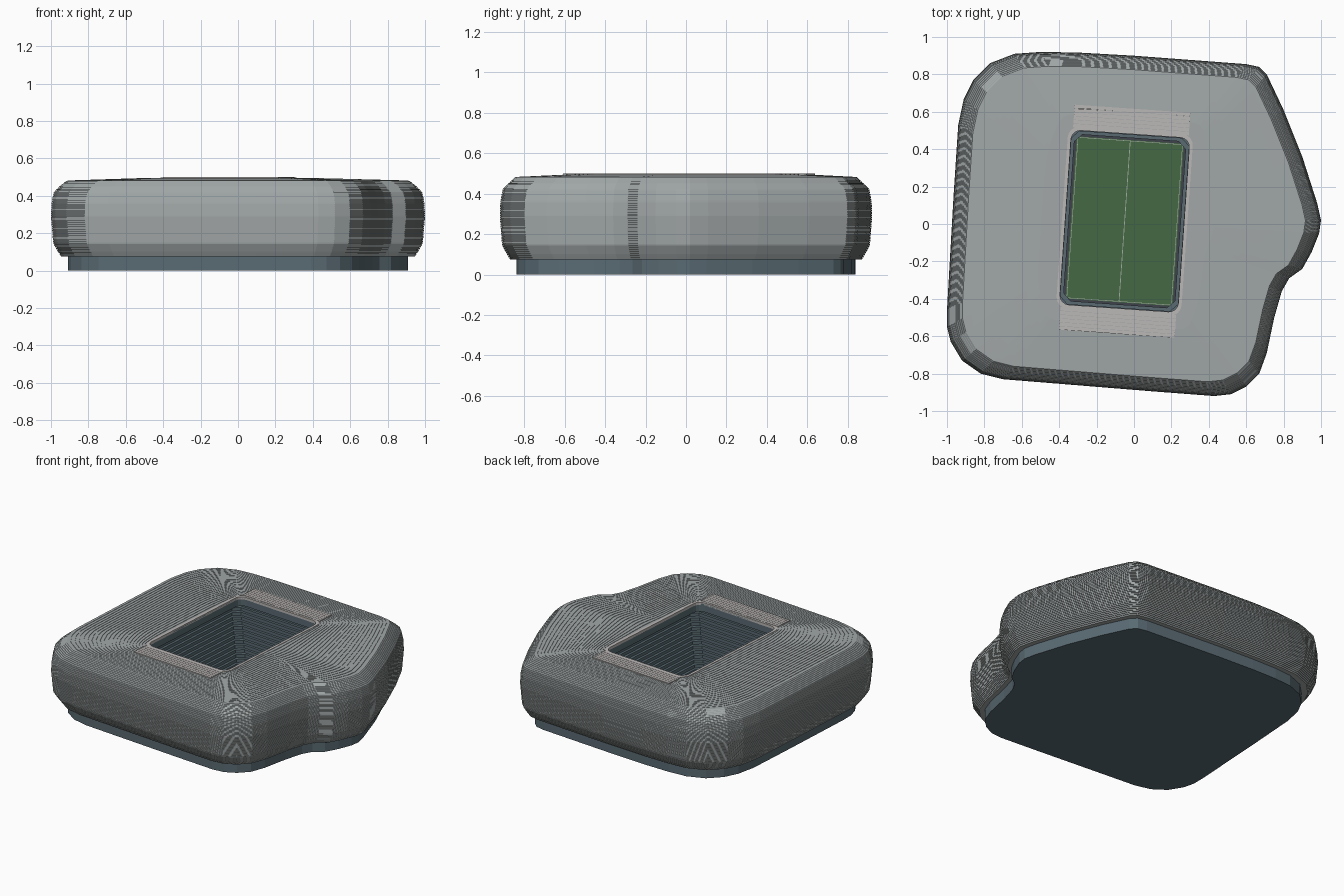
import bpy, bmesh, math

if "Cube" in bpy.data.objects:
    bpy.data.objects.remove(bpy.data.objects["Cube"])

TILT = math.radians(4)          # pitch is turned slightly clockwise
CX, CY = -0.05, 0.015           # pitch centre


def material(name, rgb):
    m = bpy.data.materials.new(name)
    m.diffuse_color = (*rgb, 1)
    m.use_nodes = True
    m.node_tree.nodes["Principled BSDF"].inputs["Base Color"].default_value = m.diffuse_color
    return m


CLAD = material("cladding_grey", (0.36, 0.39, 0.39))
TEAL = material("blue_grey", (0.10, 0.145, 0.17))
DARK = material("dark_grey", (0.05, 0.055, 0.07))
PALE = material("pale_panel", (0.50, 0.48, 0.47))
GRASS = material("grass", (0.06, 0.14, 0.06))
LINE = material("line_paint", (0.35, 0.42, 0.35))


def place(x, y):
    """Pitch coordinates to world coordinates."""
    c, s = math.cos(TILT), math.sin(TILT)
    return CX + x * c + y * s, CY - x * s + y * c


def loft(name, rings, mat, cap_first=False, cap_last=False, closed=False):
    bm = bmesh.new()
    loops = [[bm.verts.new(p) for p in r] for r in rings]
    n = len(loops[0])
    pairs = list(zip(loops, loops[1:]))
    if closed:
        pairs.append((loops[-1], loops[0]))
    for a, b in pairs:
        for i in range(n):
            j = (i + 1) % n
            bm.faces.new((a[i], a[j], b[j], b[i]))
    if cap_first:
        bm.faces.new(loops[0][::-1])
    if cap_last:
        bm.faces.new(loops[-1])
    me = bpy.data.meshes.new(name)
    bm.to_mesh(me)
    bm.free()
    me.materials.append(mat)
    ob = bpy.data.objects.new(name, me)
    bpy.context.collection.objects.link(ob)
    return ob


def round_rect(hx, hy, r, z, steps=4):
    pts = []
    for k, (sx, sy) in enumerate([(1, 1), (-1, 1), (-1, -1), (1, -1)]):
        for i in range(steps + 1):
            a = math.pi / 2 * (k + i / steps)
            pts.append((*place(sx * (hx - r) + r * math.cos(a),
                               sy * (hy - r) + r * math.sin(a)), z))
    return pts


def slab(name, x0, x1, y0, y1, z0, z1, mat):
    rect = [(x0, y0), (x1, y0), (x1, y1), (x0, y1)]
    return loft(name, [[(*place(x, y), z) for x, y in rect] for z in (z0, z1)],
                mat, True, True)


# Outer plan of the stadium, counter-clockwise
corners = [(-1, -.46), (-1, -.55), (-.98, -.63), (-.92, -.73), (-.82, -.80), (-.70, -.83),
           (.10, -.895), (.43, -.92), (.52, -.91), (.60, -.87), (.67, -.80), (.71, -.69),
           (.75, -.50), (.79, -.36), (.83, -.29), (.90, -.24), (.95, -.15), (.99, -.05),
           (1, .02), (.98, .11), (.90, .36), (.80, .61), (.71, .80), (.67, .84),
           (.60, .855), (0, .90), (-.30, .917), (-.50, .92), (-.64, .91), (-.77, .86),
           (-.86, .77), (-.91, .67), (-.94, .53), (-.965, .15)]
plan = []
for (x0, y0), (x1, y1) in zip(corners, corners[1:] + corners[:1]):
    n = max(1, math.ceil(math.hypot(x1 - x0, y1 - y0) / 0.045))
    plan += [(x0 + (x1 - x0) * i / n, y0 + (y1 - y0) * i / n) for i in range(n)]


def outline(s, z):
    return [(x * s, y * s, z) for x, y in plan]


# Plinth
loft("plinth", [outline(.91, 0), outline(.91, .085)], TEAL, cap_first=True)

# Facade: stacked louvres following a barrel-shaped section
section = [(.945, .075), (.962, .10), (.988, .145), (1, .29), (.997, .36),
           (.985, .42), (.955, .45), (.915, .482)]


def section_at(t):
    lens = [math.dist(a, b) for a, b in zip(section, section[1:])]
    d = t * sum(lens)
    for a, b, l in zip(section, section[1:], lens):
        if d <= l:
            break
        d -= l
    f = min(1, d / l)
    return a[0] + (b[0] - a[0]) * f, a[1] + (b[1] - a[1]) * f


COUNT = 40
rings = [outline(.90, .075)]
for i in range(COUNT):
    s0, z0 = section_at(i / COUNT)
    s1, z1 = section_at((i + .8) / COUNT)
    rings += [outline(s0, z0), outline(s1, z1), outline(s1 - .006, z1)]
    s2, z2 = section_at((i + 1) / COUNT)
    rings.append(outline(s2 - .006, z2))
loft("facade_louvres", rings, CLAD)

# Roof: concentric strips blending from the plan to the pitch opening
opening = []
for x, y in plan:
    a = math.atan2(y - CY, x - CX) + TILT
    p = 14
    r = (abs(math.cos(a) / .33) ** p + abs(math.sin(a) / .48) ** p) ** (-1 / p)
    opening.append(place(r * math.cos(a), r * math.sin(a)))


def roof_ring(t, drop=0):
    z = .482 + .013 * min(1, t * 1.3) - drop
    return [(x * .915 * (1 - t) + u * t, y * .915 * (1 - t) + v * t, z)
            for (x, y), (u, v) in zip(plan, opening)]


STRIPS = 22
rings = []
for i in range(STRIPS):
    a, b, c = i / STRIPS, (i + .86) / STRIPS, (i + 1) / STRIPS
    rings += [roof_ring(a), roof_ring(b), roof_ring(b, .003), roof_ring(c, .003)]
rings.append(roof_ring(1, .05))
rings.append(roof_ring(.1, .05))
loft("roof_strips", rings, CLAD)

# Pale rim and the fascia hanging below it
loft("opening_rim", [round_rect(.335, .487, .06, .48), round_rect(.335, .487, .06, .498),
                     round_rect(.317, .467, .05, .498), round_rect(.317, .467, .05, .48)],
     PALE, closed=True)
loft("opening_fascia", [round_rect(.317, .467, .05, .49), round_rect(.317, .467, .05, .435),
                        round_rect(.335, .487, .06, .435), round_rect(.335, .487, .06, .49)],
     TEAL, closed=True)

# Slatted pale panels at both ends of the opening
for end, sign in (("back", 1), ("front", -1)):
    for i in range(6):
        y = .482 + i * .0205
        y0, y1 = sorted((sign * y, sign * (y + .0185)))
        slab(f"{end}_roof_panel_{i + 1}", -.31, .31, y0, y1, .488, .5, PALE)

# Stepped seating bowl
rings = []
for i in range(19):
    d, z = i * .017, .03 + i * .0212
    rings += [round_rect(.298 + d, .446 + d, .04, z, 1),
              round_rect(.298 + d, .446 + d, .04, z + .0212, 1)]
loft("seating_bowl", rings, TEAL)

# Pitch with surround and markings
slab("pitch_surround", -.32, .32, -.47, .47, .015, .03, DARK)
slab("pitch", -.287, .287, -.435, .435, .03, .036, GRASS)
slab("centre_line", -.002, .002, -.43, .43, .036, .038, LINE)
for s in (-1, 1):
    slab("side_line", s * .28 - .0015, s * .28 + .0015, -.43, .43, .036, .038, LINE)
    slab("end_line", -.28, .28, s * .43 - .0015, s * .43 + .0015, .036, .038, LINE)

# Consistent outward normals on closed solids
for ob in bpy.data.objects:
    if ob.name in {"roof_strips", "seating_bowl", "facade_louvres", "plinth"}:
        continue
    bm = bmesh.new()
    bm.from_mesh(ob.data)
    bmesh.ops.recalc_face_normals(bm, faces=bm.faces)
    bm.to_mesh(ob.data)
    bm.free()
# The bowl is lofted outward, so turn its faces inward
bpy.data.objects["seating_bowl"].data.flip_normals()
